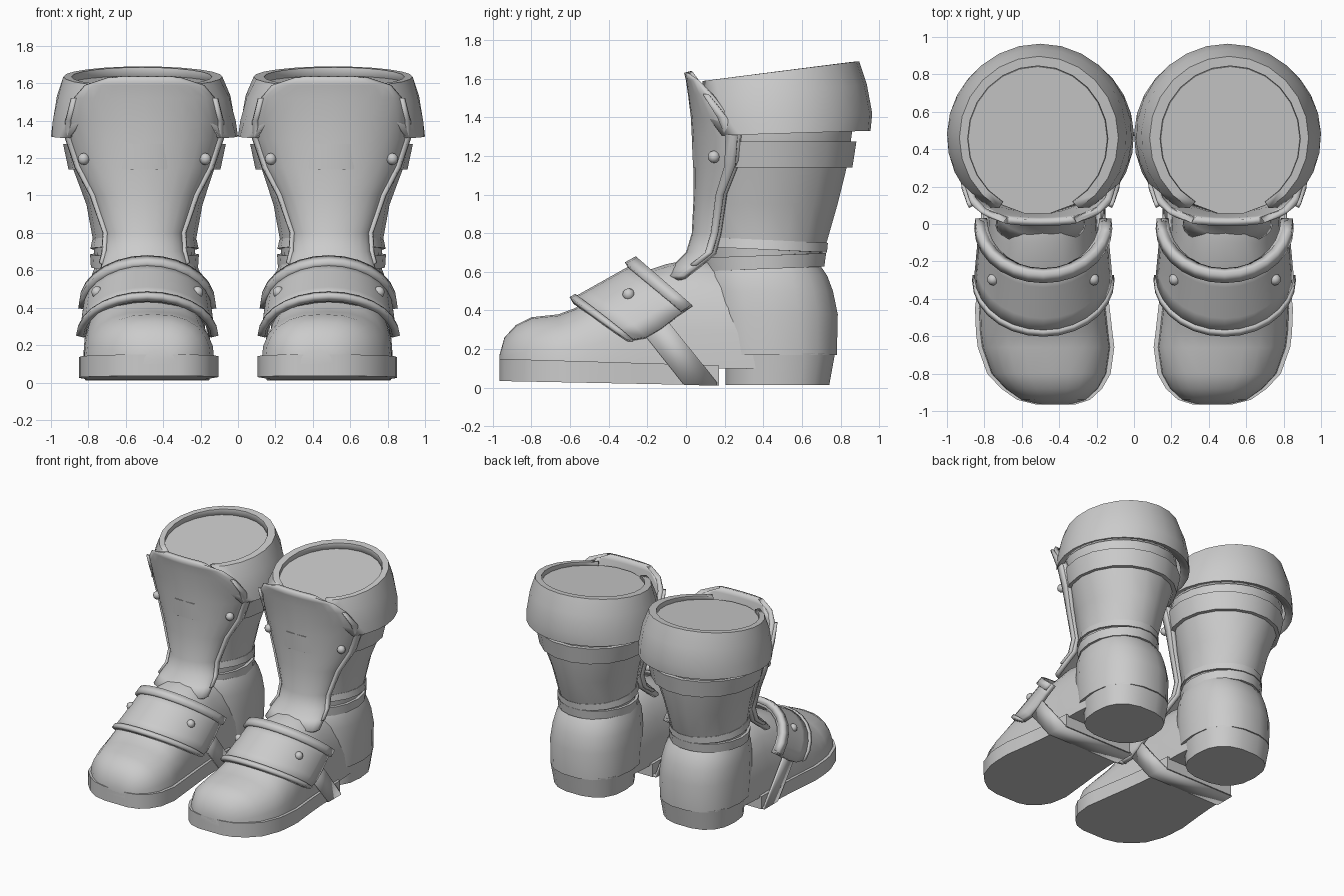
import bpy, bmesh, math
from math import sin, cos, pi

cube = bpy.data.objects.get("Cube")
if cube:
    bpy.data.objects.remove(cube)

grey = bpy.data.materials.new("plain grey")
grey.use_nodes = True
COLOUR = (0.6, 0.6, 0.6, 1)
grey.diffuse_color = COLOUR
grey.node_tree.nodes["Principled BSDF"].inputs["Base Color"].default_value = COLOUR


def finish(bm, name, thick=0, offset=1, angle=35):
    """Turn a left-boot part into an object mirrored to the other boot."""
    mesh = bpy.data.meshes.new(name)
    bm.to_mesh(mesh)
    bm.free()
    mesh.materials.append(grey)
    ob = bpy.data.objects.new(name, mesh)
    bpy.context.collection.objects.link(ob)
    bpy.ops.object.select_all(action='DESELECT')
    ob.select_set(True)
    bpy.context.view_layer.objects.active = ob
    bpy.ops.object.shade_smooth_by_angle(angle=math.radians(angle))
    if thick:
        mod = ob.modifiers.new("thickness", 'SOLIDIFY')
        mod.thickness, mod.offset = thick, offset
    mod = ob.modifiers.new("pair", 'MIRROR')
    mod.use_mirror_merge = False
    return ob


def skin(rows, name, closed=True, caps=True, **kw):
    """Join rows of points with quads; closed rows make a tube."""
    bm = bmesh.new()
    vs = [[bm.verts.new(p) for p in row] for row in rows]
    n = len(rows[0])
    for a, b in zip(vs, vs[1:]):
        for i in range(n if closed else n - 1):
            j = (i + 1) % n
            bm.faces.new((a[i], a[j], b[j], b[i]))
    if closed and caps:
        bm.faces.new(vs[0][::-1])
        bm.faces.new(vs[-1])
        bmesh.ops.recalc_face_normals(bm, faces=bm.faces)
    return finish(bm, name, **kw)


def spow(v, e):
    return math.copysign(abs(v) ** e, v)


def ring(z, cx, cy, rx, ry, tilt=0, e=1, n=18):
    out = []
    for i in range(n):
        a = 2 * pi * (i + 0.5) / n
        out.append((cx + rx * spow(sin(a), e), cy + ry * spow(cos(a), e), z + tilt * cos(a)))
    return out


def lerp(table, v):
    """Interpolate a row of values in a table keyed by its first column."""
    for a, b in zip(table, table[1:]):
        if v <= b[0]:
            k = (v - a[0]) / (b[0] - a[0])
            return [p + (q - p) * k for p, q in zip(a[1:], b[1:])]
    return table[-1][1:]


# Foot stations along y: centre x, half width, top height
FOOT = [(-.965, .42, .10, .17), (-.94, .43, .19, .26), (-.88, .44, .265, .325),
        (-.8, .455, .325, .365), (-.66, .47, .36, .38), (-.58, .48, .36, .41),
        (-.45, .49, .355, .48), (-.25, .49, .33, .59), (-.1, .49, .315, .64),
        (.05, .49, .305, .67), (.25, .49, .30, .64), (.5, .49, .28, .59)]


def arch(y, cx, hw, top, base=.1, n=13):
    return [(cx + hw * spow(cos(pi * i / (n - 1)), .8), y,
             base + (top - base) * spow(max(0, sin(pi * i / (n - 1))), .8)) for i in range(n)]


skin([arch(y, cx, hw - .015, top) for y, cx, hw, top in FOOT], "foot_upper", angle=45)


# Front sole with a welt
def slab(y, cx, hw, low, high):
    return [(cx - hw, y, low), (cx + hw, y, low), (cx + hw, y, high), (cx - hw, y, high)]


rows = []
for y in [s[0] for s in FOOT[:9]] + [.17]:
    cx, hw, _ = lerp(FOOT, y)
    rows.append(slab(y, cx, hw + .005, .035 + min(0, -.02 * (y + .97)), .15 - .03 * (y + .97)))
skin(rows, "front_sole", angle=30)

# Heel: block and rounded counter
skin([ring(z, .49, (f + b) / 2, w, (b - f) / 2, e=.8) for z, f, b, w in
      [(.015, .2, .745, .28), (.18, .2, .775, .3)]], "heel_block", angle=30)
skin([ring(z, .49, (f + b) / 2, w, (b - f) / 2, e=.85) for z, f, b, w in
      [(.17, .12, .785, .31), (.38, .1, .79, .315), (.5, .1, .765, .305),
       (.58, .1, .735, .29), (.63, .12, .70, .27)]], "heel_counter", angle=40)

# Shaft, closed just under the rim
SHAFT = [(.55, .41, .26, .28, 0), (.7, .41, .27, .3, 0), (.76, .415, .275, .32, 0),
         (.95, .43, .31, .36, 0), (1.15, .45, .38, .39, 0),
         (1.35, .46, .42, .41, 0), (1.6, .45, .385, .40, .04)]
skin([ring(z, .5 + .03 * max(0, z - 1), *r) for z, *r in SHAFT], "shaft", angle=45)


# Bands that follow the shaft
def band(name, low, high, out, tilt=0, flare=0):
    rows = []
    for z, o in ((low, 0), (low, out), (high, out + flare), (high, 0)):
        cy, rx, ry, _ = lerp(SHAFT, z)
        rows.append(ring(z, .5, cy, rx + o, ry + o, tilt))
    skin(rows, name, caps=False)


band("calf_strap", 1.14, 1.275, .03, .0)
band("ankle_cord", .615, .685, .022, .012)
band("ankle_fold", .715, .765, .018, -.015, -.015)

# Shin guard: front depth, half width and wrap at each height
SHIN = [(.58, -.11, .24, .10), (.64, -.06, .23, .13), (.7, .0, .215, .15), (.8, .03, .21, .15),
        (1.0, .04, .28, .17), (1.15, .04, .36, .23), (1.3, .03, .41, .25),
        (1.4, .025, .41, .2), (1.52, .01, .38, .12), (1.59, .0, .32, .07), (1.63, -.01, .2, .02)]


def shin_rows(t0, t1, n, push=0, table=SHIN):
    rows = []
    for z, yf, hw, d in table:
        ts = [(t0 + (t1 - t0) * i / n) * pi / 2 for i in range(n + 1)]
        rows.append([(.5 + (hw + push) * sin(t), yf - push + d * (1 - cos(t)), z) for t in ts])
    return rows


skin(shin_rows(-1, 1, 12), "shin_guard", closed=False, thick=.035, offset=-1, angle=45)
for side, a, b in (("outer", .84, 1), ("inner", -1, -.84)):
    skin(shin_rows(a, b, 2, .014, SHIN[1:9]), side + "_shin_edge", closed=False, thick=.03,
         offset=-1, angle=45)

# Folded cuff, open at the front: radii, height, tilt, half sweep in degrees
rows = []
for rx, ry, z, tilt, sweep in [(.37, .385, 1.58, .04, 150), (.375, .39, 1.635, .05, 150),
                               (.425, .435, 1.635, .055, 150), (.465, .47, 1.53, .04, 143),
                               (.49, .495, 1.40, .02, 134), (.5, .485, 1.315, .015, 126),
                               (.44, .43, 1.33, .01, 126)]:
    angles = [math.radians(sweep) * (i / 10 - 1) for i in range(21)]
    rows.append([(.515 - .03 * (rx - .37) / .13 * .5 + rx * sin(a), .455 + .015 * (rx - .37) / .13 + ry * cos(a),
                  z + tilt * cos(a)) for a in angles])
skin(rows, "cuff", closed=False, thick=.02, offset=-1, angle=40)


# Saddle plate over the instep: u runs front to back, t runs across
def saddle(u, t, lift=0):
    a = t * pi / 2
    drop = 1 - cos(a)
    y = (-.58 + .30 * drop) * (1 - u) + (-.25 + .29 * drop) * u
    z = (.45 - .20 * drop) * (1 - u) + (.635 - .21 * drop) * u
    notch = .06 * sin(pi * u) * abs(t) ** 6
    hw = .355 - .03 * u + lift
    return (.485 + hw * sin(a), y - lift * .5, z + lift * cos(a) - notch * (1 - u))


def saddle_part(name, u0, u1, lift, thick, steps):
    rows = [[saddle(u0 + (u1 - u0) * i / steps, j / 7 - 1, lift) for j in range(15)]
            for i in range(steps + 1)]
    skin(rows, name, closed=False, thick=thick, offset=-1, angle=40)


saddle_part("instep_plate", 0, 1, .015, .04, 4)
saddle_part("instep_rear_ridge", .86, 1.03, .04, .05, 1)
saddle_part("instep_front_rim", -.03, .06, .025, .04, 1)

# Strap under the arch
skin([[(.485 + s * w, y, z) for s, w, y, z in
       ((-1, .325, y0, z0), (-1, .325, y1, .02), (1, .325, y1, .02), (1, .325, y0, z0))]
      for y0, z0, y1 in ((-.26, .33, -.01), (-.13, .39, .16))],
     "arch_strap", closed=False, thick=.02, offset=0)


# Rivets
def rivet(name, x, y, z, r=.032):
    bm = bmesh.new()
    bmesh.ops.create_uvsphere(bm, u_segments=10, v_segments=6, radius=r)
    bmesh.ops.translate(bm, verts=bm.verts, vec=(x, y, z))
    finish(bm, name, angle=60)


for side, s in (("outer", 1), ("inner", -1)):
    rivet(side + "_shin_rivet", .5 + s * .325, .145, 1.195)
    rivet(side + "_instep_rivet", *saddle(.55, s * .56, .01))
